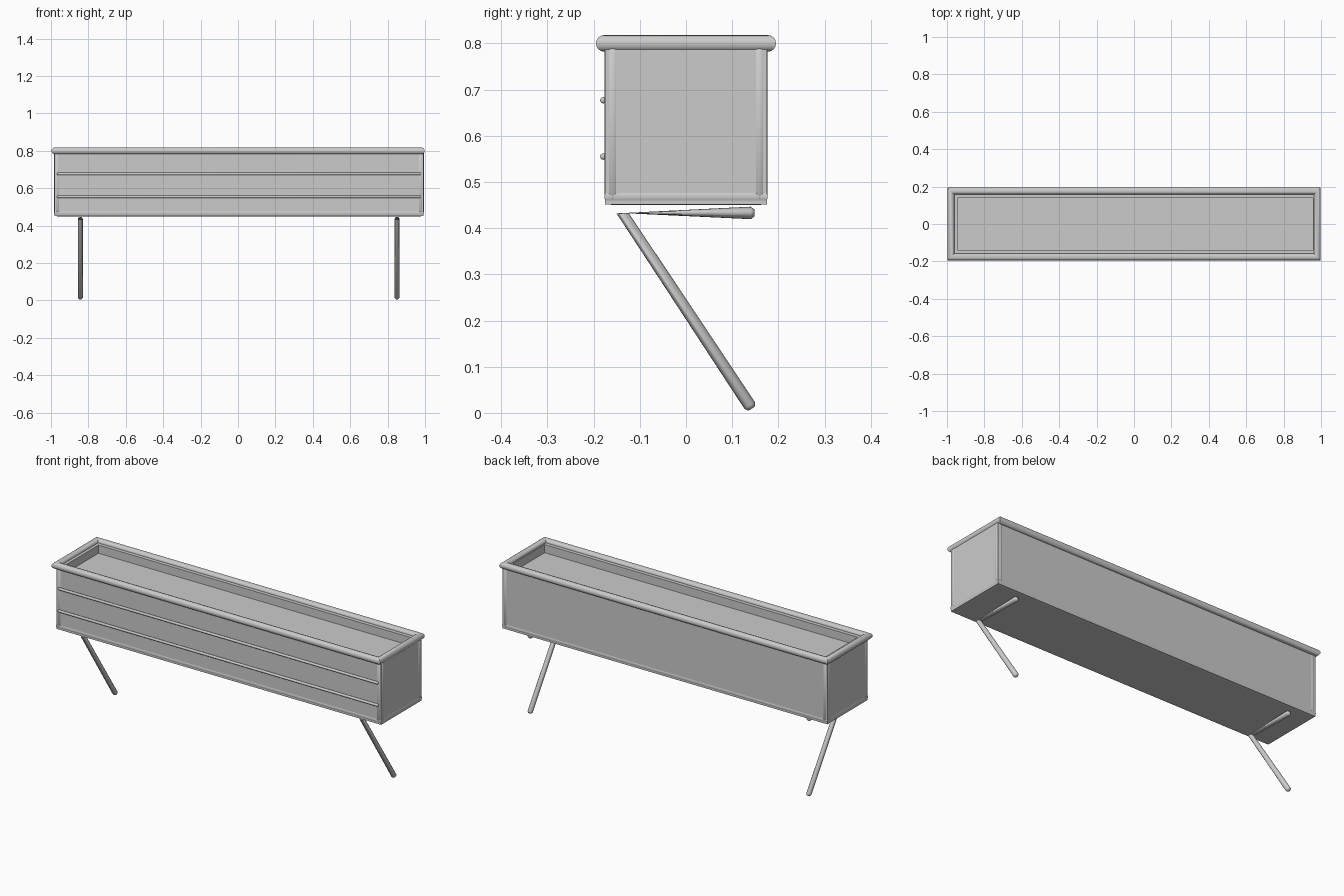
import bpy, bmesh, math
from mathutils import Vector

if "Cube" in bpy.data.objects:
    bpy.data.objects.remove(bpy.data.objects["Cube"])

XL, XR, Y, Z0, Z1 = -0.982, 0.993, 0.176, 0.45, 0.80


def finish(bm, name, angle=40):
    bmesh.ops.recalc_face_normals(bm, faces=bm.faces)
    me = bpy.data.meshes.new(name)
    bm.to_mesh(me)
    bm.free()
    ob = bpy.data.objects.new(name, me)
    bpy.context.collection.objects.link(ob)
    bpy.ops.object.select_all(action='DESELECT')
    ob.select_set(True)
    bpy.context.view_layer.objects.active = ob
    bpy.ops.object.shade_smooth_by_angle(angle=math.radians(angle))
    return ob


def loft(name, rings, closed=False, angle=40):
    """Bridge equal rings of points; cap the ends unless closed."""
    bm = bmesh.new()
    loops = [[bm.verts.new(p) for p in r] for r in rings]
    n = len(loops[0])
    pairs = list(zip(loops, loops[1:]))
    if closed:
        pairs.append((loops[-1], loops[0]))
    else:
        bm.faces.new(loops[0])
        bm.faces.new(loops[-1])
    for a, b in pairs:
        for i in range(n):
            j = (i + 1) % n
            bm.faces.new((a[i], a[j], b[j], b[i]))
    return finish(bm, name, angle)


def circle(c, u, v, r, n=16):
    c, u, v = Vector(c), Vector(u), Vector(v)
    return [c + r * (u * math.cos(2 * math.pi * i / n) + v * math.sin(2 * math.pi * i / n))
            for i in range(n)]


def frame(name, xl, xr, y, z, r):
    """Rectangular tube frame with mitred corners."""
    corners = [(xl, -y, -1, -1), (xr, -y, 1, -1), (xr, y, 1, 1), (xl, y, -1, 1)]
    loft(name, [circle((x, yy, z), (sx, sy, 0), (0, 0, 1), r)
                for x, yy, sx, sy in corners], closed=True)


def rod(name, a, b, u, v, r, n=12):
    """Straight rod with softened ends."""
    a, b = Vector(a), Vector(b)
    d = (b - a).normalized() * r * 0.5
    loft(name, [circle(a, u, v, r * 0.6, n), circle(a + d, u, v, r, n),
                circle(b - d, u, v, r, n), circle(b, u, v, r * 0.6, n)], angle=60)


def rect(xl, xr, y, z):
    return [(xl, -y, z), (xr, -y, z), (xr, y, z), (xl, y, z)]


# Trough: outer walls, thick top edge and hollow down to the filling
i, t = 0.001, 0.037
loft("trough", [rect(XL + i, XR - i, Y - i, Z0 + i), rect(XL + i, XR - i, Y - i, Z1),
                rect(XL + t, XR - t, Y - t, Z1), rect(XL + t, XR - t, Y - t, 0.755)], angle=30)

# Tubular edging around the base and top
R = 0.018
frame("base_frame", XL + R - .001, XR - R + .001, Y - R + .001, Z0 + R, R)
frame("top_rim", XL + 0.003, 0.98, 0.177, Z1, R)

# Corner posts
for x in (XL + R - .001, XR - R + .001):
    for y in (-Y + R - .001, Y - R + .001):
        rod("corner_post", (x, y, Z0 + .005), (x, y, Z1), (1, 0, 0), (0, 1, 0), R, 16)

# Front trim rods
for z in (0.555, 0.677):
    rod("front_trim", (-0.967, -0.179, z), (0.977, -0.179, z), (0, 1, 0), (0, 0, 1), 0.007)

# Bent legs: flat bar under the trough folding into a slanted strut
X = Vector((1, 0, 0))
for x in (-0.843, 0.85):
    bend, foot = Vector((x, -0.137, 0.432)), Vector((x, 0.138, 0.016))
    d = (foot - bend).normalized()
    side = d.cross(X)
    if side.y < 0:
        side = -side
    up = Vector((0, 0, 1))
    r = 0.0135
    tip = Vector((x, 0.148, 0.433))
    loft("leg", [circle(tip, X, -up, r * 0.6), circle(tip - Vector((0, 0.008, 0)), X, -up, r),
                 circle(bend, X, (0, 1, 0), r),
                 circle(foot, X, side, r), circle(foot + d * 0.008, X, side, r * 0.6)], angle=60)
